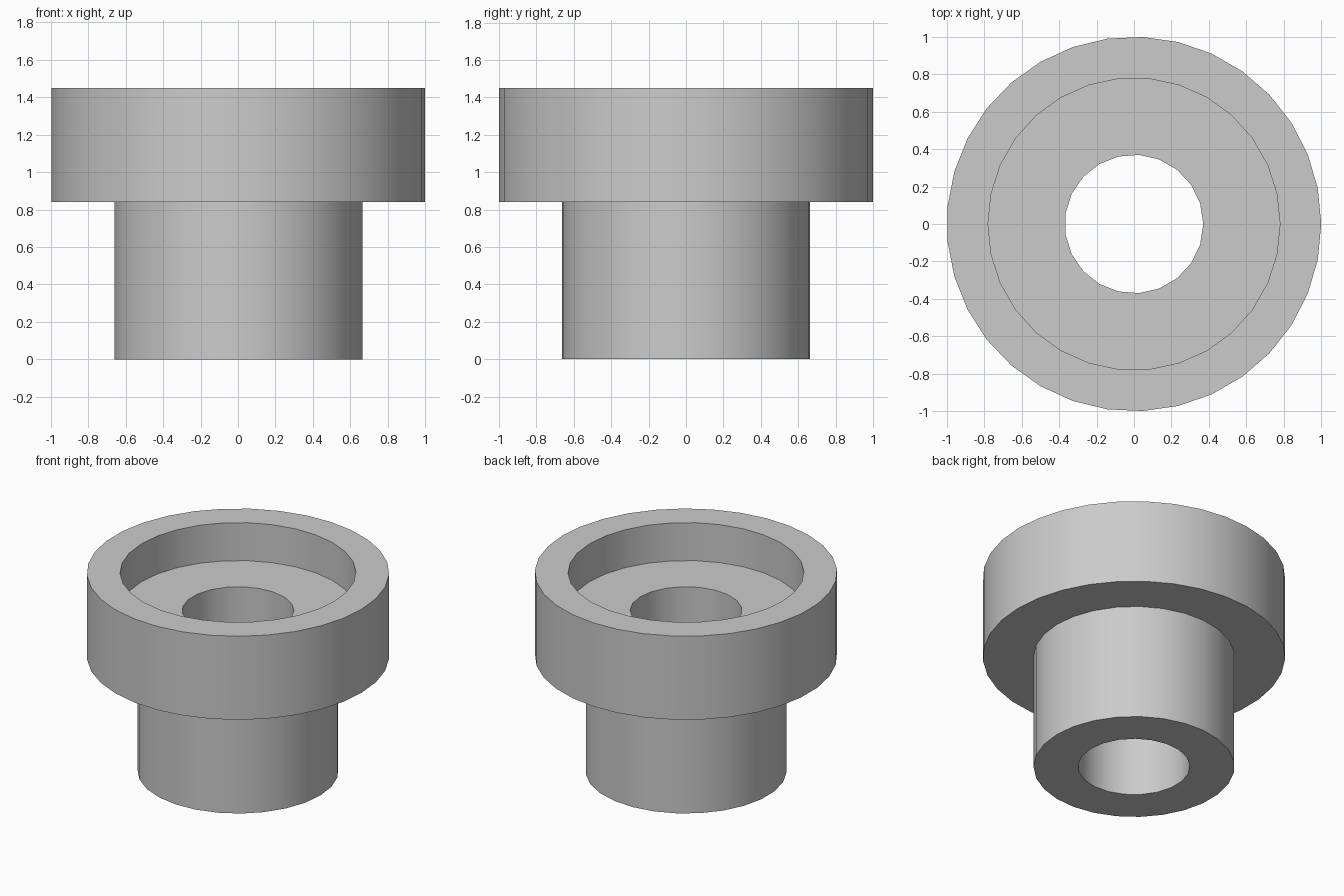
import bpy, bmesh, math

cube = bpy.data.objects.get("Cube")
if cube:
    bpy.data.objects.remove(cube)

# Overall heights
TOP, FLOOR, SHOULDER = 1.45, 1.173, 0.84

# Plain grey material
grey = bpy.data.materials.new("plain_grey")
grey.use_nodes = True
colour = (0.6, 0.6, 0.6, 1)
grey.diffuse_color = colour
grey.node_tree.nodes["Principled BSDF"].inputs["Base Color"].default_value = colour

bm = bmesh.new()


def ring(radius, sides, z):
    """Closed loop of edges, starting on +x."""
    angles = [math.tau * i / sides for i in range(sides)]
    verts = [bm.verts.new((radius * math.cos(a), radius * math.sin(a), z)) for a in angles]
    return [bm.edges.new((verts[i - 1], verts[i])) for i in range(sides)]


def wall(radius, sides, z_low, z_high):
    """Cylindrical wall; returns its lower and upper edge loops."""
    low, high = ring(radius, sides, z_low), ring(radius, sides, z_high)
    bmesh.ops.bridge_loops(bm, edges=low + high)
    return low, high


def annulus(outer, inner, direction):
    """Flat ring face between two loops with different side counts."""
    bmesh.ops.triangle_fill(bm, edges=outer + inner, use_beauty=True, normal=(0, 0, direction))


# Cylindrical walls
stem_low, stem_high = wall(0.665, 27, 0, SHOULDER)
head_low, head_high = wall(1.0, 33, SHOULDER, TOP)
recess_low, recess_high = wall(0.78, 30, FLOOR, TOP)
bore_low, bore_high = wall(0.37, 21, 0, FLOOR)

# Flat ring faces: base, underside of head, rim, recess floor
annulus(stem_low, bore_low, -1)
annulus(head_low, stem_high, -1)
annulus(head_high, recess_high, 1)
annulus(recess_low, bore_high, 1)

bmesh.ops.recalc_face_normals(bm, faces=bm.faces[:])
mesh = bpy.data.meshes.new("flanged_bushing")
bm.to_mesh(mesh)
bm.free()
mesh.materials.append(grey)

bushing = bpy.data.objects.new("flanged_bushing", mesh)
bpy.context.collection.objects.link(bushing)

# Smooth walls, sharp rims
bpy.ops.object.select_all(action='DESELECT')
bushing.select_set(True)
bpy.context.view_layer.objects.active = bushing
bpy.ops.object.shade_smooth_by_angle(angle=math.radians(30))
